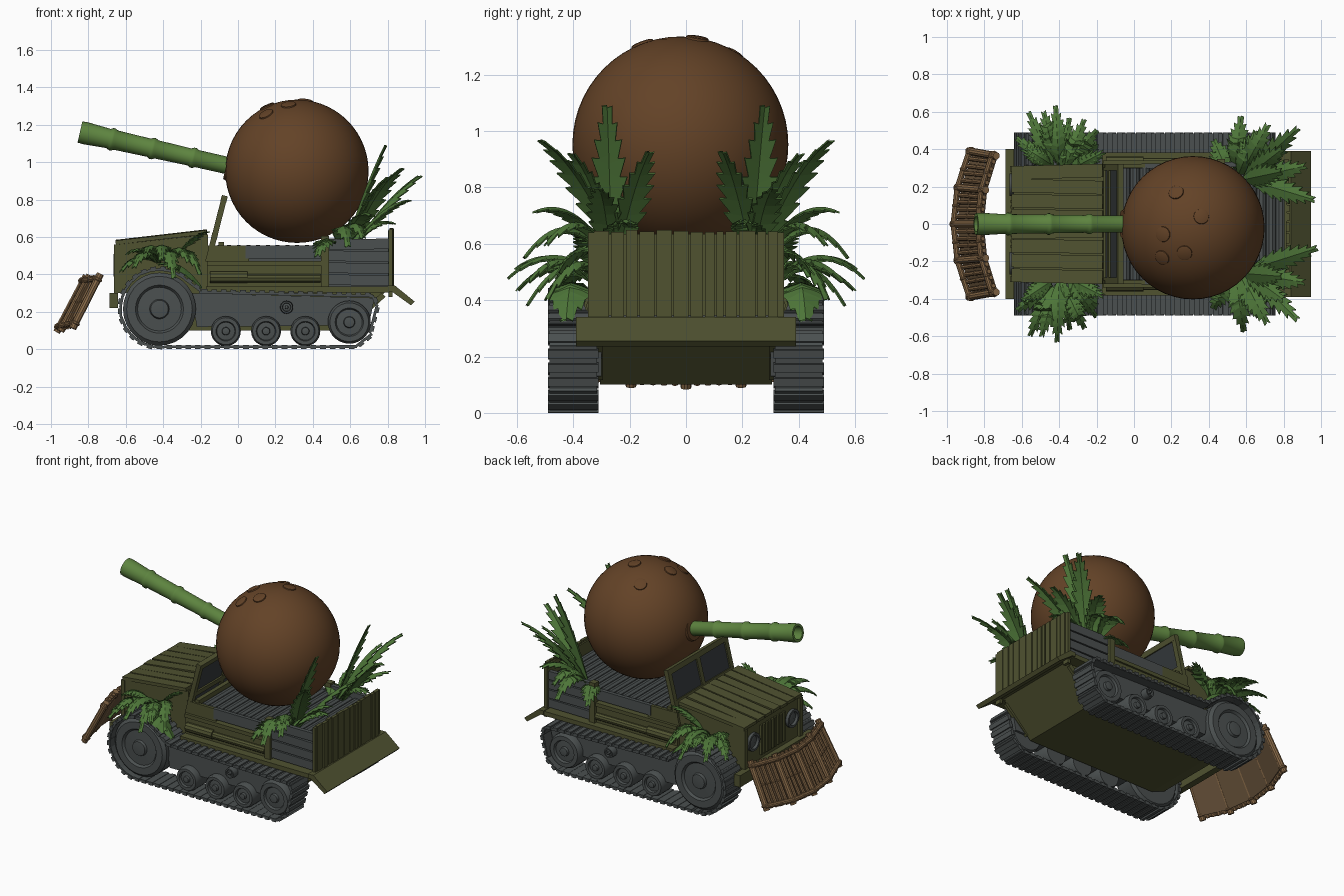
import bpy, bmesh, math, random
from mathutils import Vector, Matrix

if "Cube" in bpy.data.objects:
    bpy.data.objects.remove(bpy.data.objects["Cube"])
random.seed(4)
V = Vector

def mat(name, r, g, b):
    m = bpy.data.materials.new(name)
    m.diffuse_color = (r, g, b, 1)
    m.use_nodes = True
    m.node_tree.nodes["Principled BSDF"].inputs["Base Color"].default_value = m.diffuse_color
    return m

BROWN = mat("husk_brown", 0.125, 0.055, 0.02)
OLIVE = mat("olive", 0.08, 0.085, 0.03)
GREY = mat("slate_grey", 0.07, 0.08, 0.08)
LEAF = mat("leaf_green", 0.075, 0.18, 0.04)
STALK = mat("stalk_green", 0.11, 0.23, 0.05)
TAN = mat("cane_tan", 0.25, 0.145, 0.065)
DARKTAN = mat("cane_shadow", 0.13, 0.08, 0.04)
DARK = mat("dark_grey", 0.035, 0.042, 0.045)

def finish(bm, name, m, smooth=True):
    bmesh.ops.remove_doubles(bm, verts=bm.verts, dist=1e-5)
    bmesh.ops.recalc_face_normals(bm, faces=bm.faces)
    me = bpy.data.meshes.new(name)
    bm.to_mesh(me)
    bm.free()
    me.materials.append(m)
    o = bpy.data.objects.new(name, me)
    bpy.context.collection.objects.link(o)
    if smooth:
        bpy.ops.object.select_all(action='DESELECT')
        o.select_set(True)
        bpy.context.view_layer.objects.active = o
        bpy.ops.object.shade_smooth_by_angle(angle=math.radians(35))
    return o

def box(bm, c, s, ry=0, rz=0):
    M = Matrix.Translation(c) @ Matrix.Rotation(rz, 4, 'Z') @ Matrix.Rotation(ry, 4, 'Y') @ Matrix.Diagonal((*s, 1))
    bmesh.ops.create_cube(bm, size=1, matrix=M)

def prism(bm, pts, y0, y1):
    """x,z outline pulled along y"""
    a = [bm.verts.new((x, y0, z)) for x, z in pts]
    b = [bm.verts.new((x, y1, z)) for x, z in pts]
    bm.faces.new(a)
    bm.faces.new(b[::-1])
    for i in range(len(pts)):
        j = (i + 1) % len(pts)
        bm.faces.new((a[i], b[i], b[j], a[j]))

def lathe(bm, prof, origin, axis, seg=24):
    """(distance, radius) outline turned round an axis"""
    R = V(axis).to_track_quat('Z', 'Y').to_matrix()
    rings = [[bm.verts.new(V(origin) + R @ V((r * math.cos(k * math.tau / seg), r * math.sin(k * math.tau / seg), d)))
              for k in range(seg)] if r > 0 else [bm.verts.new(V(origin) + R @ V((0, 0, d)))] for d, r in prof]
    for a, b in zip(rings, rings[1:]):
        for k in range(seg):
            j = (k + 1) % seg
            f = [a[k % len(a)], a[j % len(a)], b[j % len(b)], b[k % len(b)]]
            f = list(dict.fromkeys(f))
            if len(f) > 2:
                bm.faces.new(f)

def pole(bm, p0, p1, r, knots=(), seg=10):
    p0, p1 = V(p0), V(p1)
    L = (p1 - p0).length
    prof = [(0, 0), (0, r)]
    for k in knots:
        prof += [(k * L - r * .4, r), (k * L - r * .2, r * 1.25), (k * L + r * .2, r * 1.25), (k * L + r * .4, r)]
    lathe(bm, prof + [(L, r), (L, 0)], p0, p1 - p0, seg)

# coconut turret with low oval scars
C, RAD = V((0.315, -0.02, 0.952)), 0.383
bm = bmesh.new()
bmesh.ops.create_uvsphere(bm, u_segments=48, v_segments=28, radius=RAD, matrix=Matrix.Translation(C))
finish(bm, "coconut_turret", BROWN)
bm = bmesh.new()
for x, y in ((0.225, 0.17), (0.36, 0.04), (0.155, -0.055), (0.27, -0.155), (0.15, -0.18)):
    dx, dy = x - C.x, y - C.y
    n = V((dx, dy, math.sqrt(RAD**2 - dx*dx - dy*dy)))
    lathe(bm, [(-0.02, 0.044), (0.004, 0.04), (0.007, 0.034), (0.005, 0)], C + n, n, 20)
finish(bm, "coconut_scars", BROWN)

# hollow cane barrel with joints, and the collar at its root
muzzle, root = V((-0.845, 0, 1.162)), V((0.02, 0, 0.965))
ax = root - muzzle
L = ax.length
prof = [(0.3, 0), (0.3, 0.038), (0, 0.042), (0, 0.058), (0.03, 0.06)]
for k in (0.2, 0.45, 0.7):
    r = 0.058 - 0.012 * k
    prof += [(k*L - 0.02, r - 0.003), (k*L - 0.006, r + 0.005), (k*L + 0.006, r + 0.005), (k*L + 0.02, r - 0.003)]
bm = bmesh.new()
lathe(bm, prof + [(L, 0.046), (L, 0)], muzzle, ax)
finish(bm, "cane_barrel", STALK)
bm = bmesh.new()
lathe(bm, [(0, 0.045), (0, 0.075), (0.06, 0.095)], root - ax.normalized() * 0.085, ax)
finish(bm, "barrel_collar", BROWN)

# hull and bonnet
bm = bmesh.new()
prism(bm, [(-0.6, 0.32), (-0.5, 0.14), (-0.4, 0.1), (0.58, 0.1), (0.8, 0.32)], -0.305, 0.305)
finish(bm, "lower_hull", OLIVE, False)
bm = bmesh.new()
prism(bm, [(-0.645, 0.3), (-0.645, 0.56), (-0.16, 0.615), (-0.16, 0.3)], -0.305, 0.305)
finish(bm, "bonnet_body", OLIVE, False)
bm = bmesh.new()
for i in range(8):
    y = -0.28 + i * 0.08
    box(bm, (-0.41, y, 0.597 + random.uniform(0, 0.006)), (0.49, 0.072, 0.022), -0.115, random.uniform(-0.03, 0.03))
finish(bm, "bonnet_planks", OLIVE, False)

# grille slats, lamps and front bumper
bm = bmesh.new()
for i in range(9):
    box(bm, (-0.65, -0.12 + i * 0.03, 0.43), (0.02, 0.016, 0.2))
for s in (-1, 1):
    box(bm, (-0.65, s * 0.295, 0.43), (0.025, 0.03, 0.26))
box(bm, (-0.665, 0, 0.26), (0.045, 0.8, 0.08))
finish(bm, "grille_and_bumper", OLIVE, False)
bm = bmesh.new()
for s in (-1, 1):
    lathe(bm, [(0, 0.06), (0.03, 0.06), (0.03, 0.045), (0.015, 0.04), (0.03, 0)], (-0.635, s * 0.21, 0.45), (-1, 0, 0))
finish(bm, "head_lamps", GREY)

# windscreen leaning back
def screen(bm, y, up, sy, sz, t):
    a = 0.25
    box(bm, V((-0.16, y, 0.47)) + V((math.sin(a), 0, math.cos(a))) * up, (t, sy, sz), a)
bm = bmesh.new()
for up in (0.14, 0.345):
    screen(bm, 0, up, 0.64, 0.035, 0.032)
for y in (-0.303, 0, 0.303):
    screen(bm, y, 0.18, 0.035, 0.365, 0.03)
box(bm, (-0.09, 0, 0.55), (0.03, 0.62, 0.05))
finish(bm, "windscreen_frame", OLIVE, False)
bm = bmesh.new()
screen(bm, 0, 0.2, 0.6, 0.3, 0.012)
finish(bm, "windscreen_panes", DARK, False)

# log deck
bm = bmesh.new()
for i in range(18):
    pole(bm, (-0.1 + i * 0.052, -0.3, 0.53), (-0.1 + i * 0.052, 0.3, 0.53), 0.029)
box(bm, (0.33, 0, 0.42), (0.95, 0.6, 0.2))
finish(bm, "log_deck", GREY)

# side walls
ol, gr = bmesh.new(), bmesh.new()
for s in (-1, 1):
    box(ol, (0.32, s * 0.34, 0.32), (0.98, 0.085, 0.03))          # running board
    box(ol, (0.15, s * 0.315, 0.39), (0.63, 0.025, 0.15))         # side panel
    box(ol, (0.15, s * 0.32, 0.46), (0.63, 0.04, 0.025))
    box(ol, (-0.05, s * 0.312, 0.51), (0.22, 0.02, 0.09))
    pole(ol, (-0.15, s * 0.33, 0.385), (0.05, s * 0.33, 0.385), 0.032)
    pole(ol, (0.05, s * 0.33, 0.38), (0.44, s * 0.33, 0.38), 0.024)
    for x in (0.465, 0.815):
        box(ol, (x, s * 0.325, 0.46), (0.042 if x < .5 else 0.02, 0.045, 0.29 if x < .5 else 0.36))
    box(gr, (0.25, s * 0.31, 0.52), (0.42, 0.025, 0.07))
    for i in range(4):                                            # stacked bed boards
        box(gr, (0.645, s * 0.318, 0.37 + i * 0.064), (0.34, 0.028, 0.056), random.uniform(-.02, .02))
finish(ol, "side_panels", OLIVE)
finish(gr, "bed_boards", GREY, False)

# tailgate planks and slanted rear step
bm = bmesh.new()
box(bm, (0.81, 0, 0.49), (0.015, 0.64, 0.29))
y = -0.33
while y < 0.32:
    w = min(random.uniform(0.03, 0.065), 0.33 - y)
    box(bm, (0.822 + random.uniform(-.004, .004), y + w / 2, 0.49), (0.02, w - 0.007, 0.31 + random.uniform(-.008, .008)))
    y += w
finish(bm, "tailgate", OLIVE, False)
bm = bmesh.new()
prism(bm, [(0.8, 0.34), (0.84, 0.34), (0.945, 0.255), (0.925, 0.235), (0.82, 0.31), (0.8, 0.31)], -0.39, 0.39)
for s in (-1, 1):
    box(bm, (0.69, s * 0.305, 0.21), (0.24, 0.02, 0.03), -0.75)
finish(bm, "rear_step", OLIVE, False)

# tracks: closed path walked at even spacing, one plate per step
path = [V((-0.42 + 0.207 * math.cos(a), 0, 0.22 + 0.207 * math.sin(a)))
        for a in [math.radians(270 - i * 12) for i in range(19)]]
path += [V((x, 0, z)) for x, z in ((-0.27, 0.365), (-0.19, 0.305), (0.72, 0.285), (0.742, 0.23), (0.7, 0.07), (0.63, 0.015))]
def walk(n):
    loop = path + path[:1]
    total = sum((b - a).length for a, b in zip(loop, loop[1:]))
    for i in range(n):
        d = total * i / n
        for a, b in zip(loop, loop[1:]):
            if d <= (b - a).length:
                yield a.lerp(b, d / (b - a).length), (b - a).normalized()
                break
            d -= (b - a).length
for s, side in ((-1, "right"), (1, "left")):
    bm = bmesh.new()
    for p, t in walk(62):
        ang = math.atan2(-t.z, t.x)
        box(bm, (p.x, s * 0.4, max(p.z, 0.013)), (0.056, 0.17, 0.014), ang)
        q = p + V((-t.z, 0, t.x)) * 0.006
        box(bm, (q.x, s * 0.4, max(q.z, 0.012)), (0.03, 0.18, 0.022), ang)
    finish(bm, side + "_track", GREY, False)
    bm = bmesh.new()
    prism(bm, [(-0.25, 0.3), (0.73, 0.275), (0.7, 0.13), (-0.22, 0.12)], s * 0.3, s * 0.42)
    finish(bm, side + "_track_frame", GREY, False)
    # drive wheel, idler, road wheels and return roller
    bm = bmesh.new()
    for x, z, r in ((-0.42, 0.215, 0.195), (0.595, 0.145, 0.115), (-0.065, 0.097, 0.08), (0.15, 0.097, 0.08),
                    (0.36, 0.097, 0.08), (0.26, 0.225, 0.035)):
        lathe(bm, [(0, 0), (0, r * .92), (0.02, r), (0.13, r), (0.15, r * .9), (0.15, r * .66), (0.135, r * .6),
                   (0.138, r * .27), (0.155, r * .24), (0.16, 0)], (x, s * 0.315, z), (0, s, 0), 28)
    finish(bm, side + "_wheels", GREY)

# leaves: bowed blades with forward-pointing teeth
def leaf(bm, p0, p2, lift, w, n=8, teeth=0.4):
    p0, p2 = V(p0), V(p2)
    p1 = (p0 + p2) / 2 + V((0, 0, lift))
    at = lambda t: p0 * (1-t)**2 + p1 * 2*t*(1-t) + p2 * t*t
    prev = None
    for i in range(2 * n + 1):
        t = i / (2 * n)
        tan = (at(min(t + .02, 1)) - at(max(t - .02, 0))).normalized()
        side = tan.cross(V((0, 0, 1))).normalized()
        nor = side.cross(tan)
        h = w * (0.15 + math.sin(math.pi * t ** 0.8)) * (1 if i % 2 else 1 - teeth) * (0.9 if t < 1 else 0)
        e = at(t) + tan * (0.03 if i % 2 else -0.01) + nor * (-h * 0.35)
        row = [bm.verts.new(e - side * h), bm.verts.new(at(t)), bm.verts.new(e + side * h)]
        if prev:
            for k in (0, 1):
                bm.faces.new((prev[k], prev[k+1], row[k+1], row[k]))
        prev = row

rear_tips = [(0.78, 0.28, 1.09, .06), (0.88, 0.51, 0.97, .12), (0.97, 0.13, 0.93, .08), (0.91, 0.31, 0.8, .1),
             (0.8, 0.4, 0.92, .1), (0.72, 0.53, 0.72, .14), (0.58, 0.58, 0.55, .22), (0.42, 0.45, 0.5, .12),
             (0.82, 0.2, 0.68, .1), (0.66, 0.5, 0.6, .2)]
front_tips = [(-0.62, 0.46, 0.42, .1), (-0.56, 0.6, 0.44, .14), (-0.49, 0.6, 0.52, .12), (-0.41, 0.635, 0.48, .17),
              (-0.34, 0.57, 0.38, .2), (-0.26, 0.56, 0.47, .15), (-0.19, 0.5, 0.4, .2), (-0.18, 0.38, 0.63, .06),
              (-0.58, 0.4, 0.52, .08)]
for s, side in ((-1, "right"), (1, "left")):
    for name, base, tips, w in (("rear", V((0.53, 0.25, 0.55)), rear_tips, 0.062),
                                ("front", V((-0.4, 0.3, 0.47)), front_tips, 0.05)):
        bm = bmesh.new()
        for x, y, z, lift in tips:
            b = base + V(((x - base.x) * 0.2, random.uniform(-.02, .04), 0))
            leaf(bm, (b.x, s * b.y, b.z), (x + random.uniform(-.01, .01), s * y, z), lift, w)
        if name == "front":                                       # broad leaf over the wheel
            leaf(bm, (-0.42, s * 0.4, 0.46), (-0.19, s * 0.425, 0.33), 0.1, 0.075, 6, 0.05)
        o = finish(bm, f"{side}_{name}_leaves", LEAF, False)
        sol = o.modifiers.new("thickness", 'SOLIDIFY')
        sol.thickness = 0.006

# bowed cane guard ahead of the bumper
def G(u, v, off=0):
    a = V((-0.965 + 0.085 * u*u, 0.39 * u, 0.1 + 0.02 * u*u))
    b = V((-0.815 + 0.075 * u*u, 0.365 * u, 0.385 + 0.01 * u*u))
    return a.lerp(b, v) + V((off, 0, 0))
nodes = (-1, -0.5, 0, 0.5, 1)
bm = bmesh.new()
for u in nodes:
    pole(bm, G(u, -0.03), G(u, 1.03), 0.02, (0.1, 0.9))
for a, b in zip(nodes, nodes[1:]):
    for v in (0.07, 0.93):
        pole(bm, G(a - .04, v, -0.012), G(b + .04, v, -0.012), 0.016, (0.1, 0.5, 0.9))
    for k in (0.2, 0.4, 0.6, 0.8):
        p, q = G(a, 0).lerp(G(b, 0), k), G(a, 1).lerp(G(b, 1), k + random.uniform(-.04, .04))
        pole(bm, p, q, 0.012, (0.5,), 8)
finish(bm, "cane_guard", TAN)
bm = bmesh.new()
for a, b in zip(nodes, nodes[1:]):
    bm.faces.new([bm.verts.new(G(u, v, 0.012)) for u, v in ((a, .05), (b, .05), (b, .95), (a, .95))])
o = finish(bm, "guard_backing", DARKTAN, False)
o.modifiers.new("thickness", 'SOLIDIFY').thickness = 0.008
